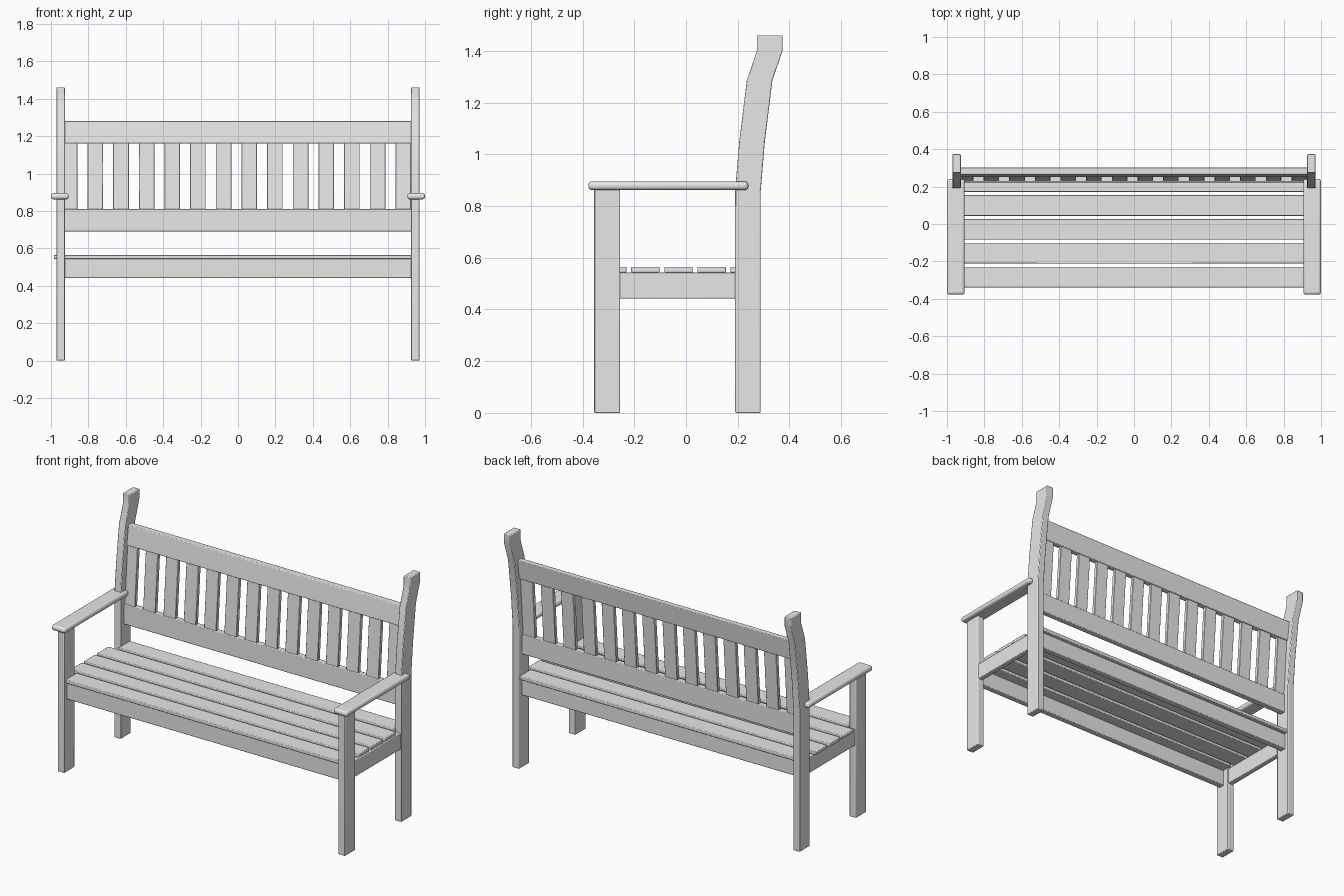
import bpy, bmesh
from mathutils import Vector

cube = bpy.data.objects.get("Cube")
if cube:
    bpy.data.objects.remove(cube, do_unlink=True)

paint = bpy.data.materials.new("light_grey_wood")
paint.use_nodes = True
paint.diffuse_color = (0.8, 0.8, 0.8, 1)
paint.node_tree.nodes["Principled BSDF"].inputs["Base Color"].default_value = (0.8, 0.8, 0.8, 1)


def board(name, outline, x0, x1, bevel=0.004, segments=2):
    """Extrude a (y, z) side outline from x0 to x1 and soften its edges."""
    bm = bmesh.new()
    face = bm.faces.new([bm.verts.new((x0, y, z)) for y, z in outline])
    ext = bmesh.ops.extrude_face_region(bm, geom=[face])
    moved = [v for v in ext["geom"] if isinstance(v, bmesh.types.BMVert)]
    bmesh.ops.translate(bm, verts=moved, vec=Vector((x1 - x0, 0, 0)))
    bmesh.ops.recalc_face_normals(bm, faces=bm.faces)
    mesh = bpy.data.meshes.new(name)
    bm.to_mesh(mesh)
    bm.free()
    mesh.materials.append(paint)
    obj = bpy.data.objects.new(name, mesh)
    bpy.context.collection.objects.link(obj)
    mod = obj.modifiers.new("soft_edges", "BEVEL")
    mod.width = bevel
    mod.segments = segments
    mod.limit_method = "ANGLE"
    bpy.ops.object.select_all(action="DESELECT")
    obj.select_set(True)
    bpy.context.view_layer.objects.active = obj
    bpy.ops.object.shade_smooth_by_angle()
    return obj


def rect(y0, y1, z0, z1):
    return [(y0, z0), (y1, z0), (y1, z1), (y0, z1)]


def leaning(ya, za, yb, zb, thick):
    """Outline of a plank whose centre line runs from (ya, za) to (yb, zb)."""
    t = thick / 2
    return [(ya - t, za), (ya + t, za), (yb + t, zb), (yb - t, zb)]


# Curved back post outline: front edge going up, back edge coming down
front_edge = [(0.19, 0), (0.19, 0.86), (0.206, 1.05), (0.235, 1.285), (0.274, 1.4), (0.274, 1.46)]
post = front_edge + [(y + 0.099, z) for y, z in reversed(front_edge)]

# Legs, posts, side rails and armrests on both sides
for side, s in (("left", 1), ("right", -1)):
    board(side + "_back_post", post, s * 0.926, s * 0.971)
    board(side + "_front_leg", rect(-0.355, -0.255, 0, 0.87), s * 0.926, s * 0.971)
    board(side + "_side_rail", rect(-0.26, 0.2, 0.442, 0.542), s * 0.932, s * 0.965)
    board(side + "_armrest", rect(-0.378, 0.241, 0.862, 0.895), s * 0.905, s * 1.0, 0.014, 4)

# Seat rails
board("front_seat_rail", rect(-0.33, -0.292, 0.442, 0.542), -0.935, 0.935)
board("back_seat_rail", rect(0.225, 0.263, 0.442, 0.542), -0.935, 0.935)

# Seat slats: the outer two fit between the legs, the others rest on the side rails
for i in range(5):
    y = -0.34 + i * 0.128
    x0, x1 = (-0.93, 0.93) if i in (0, 4) else (-0.985, 0.96)
    board(f"seat_slat_{i + 1}", rect(y, y + 0.11, 0.543, 0.565), x0, x1)

# Backrest rails
board("lower_back_rail", leaning(0.24, 0.69, 0.242, 0.81, 0.037), -0.935, 0.935)
board("upper_back_rail", leaning(0.268, 1.16, 0.284, 1.28, 0.037), -0.935, 0.935)

# Upright backrest slats
for i in range(14):
    x = -0.9 + i * 0.1372
    board(f"back_slat_{i + 1}", leaning(0.242, 0.8, 0.269, 1.17, 0.022), x - 0.0415, x + 0.0415, 0.002, 1)
